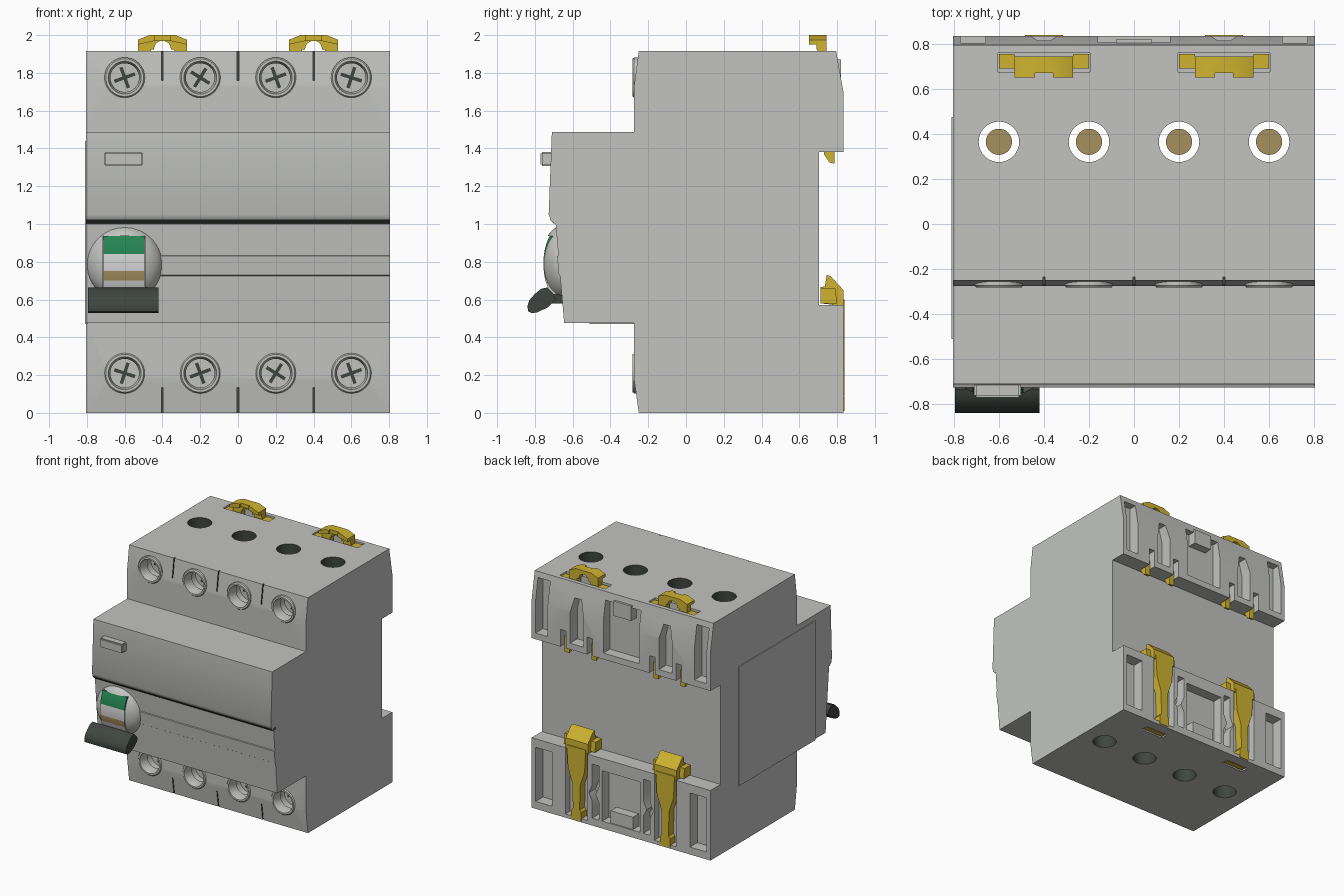
import bpy, bmesh, math
from mathutils import Vector, Matrix

cube = bpy.data.objects.get("Cube")
if cube:
    bpy.data.objects.remove(cube, do_unlink=True)


def material(name, r, g, b):
    m = bpy.data.materials.new(name)
    m.use_nodes = True
    m.diffuse_color = (r, g, b, 1)
    m.node_tree.nodes["Principled BSDF"].inputs["Base Color"].default_value = (r, g, b, 1)
    return m


GREY = material("housing grey", .54, .55, .53)
DARK = material("dark green grey", .05, .06, .052)
YELLOW = material("clip yellow", .62, .45, .03)
BRASS = material("brass", .38, .28, .115)
GREEN = material("indicator green", .017, .23, .085)
WHITE = material("indicator white", .66, .67, .66)


def prism(bm, axis, pts, a, b, slot=0):
    """Extrude a 2D outline along an axis from a to b."""
    place = {"x": lambda p, t: (t, p[0], p[1]),
             "y": lambda p, t: (p[0], t, p[1]),
             "z": lambda p, t: (p[0], p[1], t)}[axis]
    lo = [bm.verts.new(place(p, a)) for p in pts]
    hi = [bm.verts.new(place(p, b)) for p in pts]
    faces = [bm.faces.new(lo), bm.faces.new(hi[::-1])]
    n = len(pts)
    for i in range(n):
        j = (i + 1) % n
        faces.append(bm.faces.new((lo[j], lo[i], hi[i], hi[j])))
    for f in faces:
        f.material_index = slot


def rect(p0, p1, q0, q1):
    return [(p0, q0), (p1, q0), (p1, q1), (p0, q1)]


def box(bm, x0, x1, y0, y1, z0, z1, slot=0):
    prism(bm, "z", rect(x0, x1, y0, y1), z0, z1, slot)


def circle(cx, cy, r, n=32):
    return [(cx + r * math.cos(math.tau * i / n), cy + r * math.sin(math.tau * i / n)) for i in range(n)]


def mirrored(pts, s, c=0):
    return [(s * (p + c), q) for p, q in pts]


def finish(name, bm, *mats):
    bmesh.ops.recalc_face_normals(bm, faces=bm.faces[:])
    me = bpy.data.meshes.new(name)
    bm.to_mesh(me)
    bm.free()
    for m in mats:
        me.materials.append(m)
    me.shade_smooth()
    me.set_sharp_from_angle(angle=math.radians(30))
    ob = bpy.data.objects.new(name, me)
    bpy.context.collection.objects.link(ob)
    return ob


def cut(ob, cutter):
    """Subtract the cutter, then discard it."""
    mod = ob.modifiers.new("cut", "BOOLEAN")
    mod.operation, mod.solver, mod.object = "DIFFERENCE", "EXACT", cutter
    cutter.hide_render = True
    bpy.context.view_layer.update()
    me = bpy.data.meshes.new_from_object(ob.evaluated_get(bpy.context.evaluated_depsgraph_get()))
    ob.modifiers.clear()
    ob.data = me
    me.shade_smooth()
    me.set_sharp_from_angle(angle=math.radians(30))
    bpy.data.objects.remove(cutter, do_unlink=True)


W = .805
POLES = (-.6, -.2, .2, .6)
ROWS = (.21, 1.775)

# Stepped housing
bm = bmesh.new()
prism(bm, "x", [(-.25, 0), (-.275, .18), (-.275, .475), (-.645, .475), (-.69, 1.0),
                (-.715, 1.02), (-.727, 1.05), (-.71, 1.487), (-.275, 1.487), (-.275, 1.73),
                (-.25, 1.915), (.795, 1.915), (.835, 1.69), (.835, 1.38), (.705, 1.38),
                (.705, .57), (.835, .57), (.835, 0)], -W, W)
housing = finish("housing", bm, GREY, DARK)

# Wire holes, screw wells, divider slots and rear pockets
bm = bmesh.new()
for x in POLES:
    prism(bm, "z", circle(x, .365, .09), -.1, 2.1, 1)
    for z in ROWS:
        prism(bm, "y", circle(x, z, .085), -.4, -.1)
for x in (-.4, 0, .4):
    box(bm, x - .004, x + .004, -.4, -.235, -.1, .135, 1)
    box(bm, x - .004, x + .004, -.4, -.235, 1.76, 2.1, 1)
for s in (-1, 1):
    prism(bm, "y", mirrored(rect(.66, .77, 1.43, 1.87), s), .74, 1)
    prism(bm, "y", mirrored(rect(.62, .77, .06, .5), s), .74, 1)
    prism(bm, "y", mirrored([(-.06, 1.43), (.06, 1.43), (.06, 1.68), (.03, 1.8), (-.03, 1.8), (-.06, 1.68)], s, .4), .74, 1)
    prism(bm, "y", mirrored([(.2, .06), (.26, .06), (.26, .2), (.29, .26), (.26, .33), (.26, .5),
                             (.2, .5), (.2, .33), (.23, .26), (.2, .2)], s), .75, 1)
    prism(bm, "y", mirrored(rect(-.1, .1, .03, .65), s, .4), .775, 1)
    for d in (-.12, .12):
        prism(bm, "y", mirrored(rect(d - .025, d + .025, 1.3, 1.52), s, .4), .73, 1)
    prism(bm, "z", mirrored(rect(-.205, .205, .675, .76), s, .4), 1.86, 2.1)
    prism(bm, "z", mirrored(rect(-.1, .1, .69, .75), s, .4), -.1, .03)
prism(bm, "y", rect(-.16, .16, 1.43, 1.85), .75, 1)
prism(bm, "y", rect(-.17, .17, .06, .47), .75, 1)
cut(housing, finish("housing_cutter", bm, GREY, DARK))

# Blocks standing inside the centre rear pockets
bm = bmesh.new()
box(bm, -.08, .08, .74, .82, 1.75, 1.87)
box(bm, -.1, .1, .74, .825, .04, .16)
finish("rear_pocket_blocks", bm, GREY)

# Side panel, front rib and push button
bm = bmesh.new()
prism(bm, "x", rect(-.51, .475, .47, 1.44), -W - .006, -W + .01)
finish("side_panel", bm, GREY)
bm = bmesh.new()
prism(bm, "x", [(-.665, .725), (-.673, .73), (-.683, .83), (-.67, .835)], -.42, W)
finish("front_rib", bm, GREY)
bm = bmesh.new()
box(bm, -.71, -.503, -.77, -.7, 1.307, 1.38)
bmesh.ops.bevel(bm, geom=bm.edges[:], offset=.008, segments=2, affect="EDGES")
finish("test_button", bm, GREY)
bm = bmesh.new()
prism(bm, "x", [(-.66, 1.003), (-.7, 1.003), (-.721, 1.023), (-.66, 1.023)], -W, W)
finish("front_seam", bm, DARK)

# Terminal screws with raised rims and cross slots
rims, heads, slots = bmesh.new(), bmesh.new(), bmesh.new()
RIM = [(.107, -.235), (.107, -.274), (.1, -.283), (.087, -.283), (.076, -.24), (.076, -.2), (.09, -.2)]
for i, x in enumerate(POLES):
    for k, z in enumerate(ROWS):
        ring = [rims.verts.new((x + r, y, z)) for r, y in RIM]
        edges = [rims.edges.new((ring[j], ring[j - 1])) for j in range(len(ring))]
        bmesh.ops.spin(rims, geom=ring + edges, cent=(x, 0, z), axis=(0, 1, 0),
                       angle=math.tau, steps=32, use_merge=True)
        prism(heads, "y", circle(x, z, .086), -.14, -.09)
        tilt = math.radians((20, -18, 20, -32)[(i + k + 1) % 4])
        for turn in (0, math.pi / 2):
            c, s = math.cos(tilt + turn), math.sin(tilt + turn)
            bar = [(x + c * p - s * q, z + s * p + c * q) for p, q in rect(-.058, .058, -.009, .009)]
            prism(slots, "y", bar, -.144 - turn * .0005, -.13)
bmesh.ops.remove_doubles(rims, verts=rims.verts[:], dist=.0005)
finish("terminal_rims", rims, GREY)
finish("terminal_screws", heads, GREY)
finish("screw_slots", slots, DARK)

# Brass conductors inside the wire holes
bm = bmesh.new()
for x in POLES:
    prism(bm, "z", circle(x, .365, .058), .4, 1.5)
finish("brass_terminals", bm, BRASS)

# Round switch hub with a window cut through its face
KX, KY, KZ = -.6, -.65, .79
bm = bmesh.new()
bmesh.ops.create_uvsphere(bm, u_segments=48, v_segments=24, radius=1,
                          matrix=Matrix.Translation((KX, KY, KZ)) @ Matrix.Diagonal((.202, .12, .202, 1)))
hub = finish("switch_hub", bm, GREY)
bm = bmesh.new()
box(bm, -.715, -.493, -.9, KY, .62, .937)
cut(hub, finish("hub_cutter", bm, GREY))

# Curved indicator drum in coloured bands
for name, z0, z1, mat in (("lower", .62, .70, WHITE), ("brass", .70, .75, BRASS),
                          ("middle", .75, .84, WHITE), ("green", .84, .937, GREEN)):
    zs = [z0 + (z1 - z0) * i / 5 for i in range(6)]
    arc = [(KY - .105 * math.sqrt(1 - ((z - KZ) / .2) ** 2), z) for z in zs]
    bm = bmesh.new()
    prism(bm, "x", arc + [(KY + .05, z1), (KY + .05, z0)], -.713, -.495)
    finish("indicator_" + name, bm, mat)

# Switch lever
bm = bmesh.new()
prism(bm, "x", [(-.84, .565), (-.835, .537), (-.815, .528), (-.785, .533), (-.73, .56), (-.69, .6),
                (-.7, .63), (-.735, .664), (-.765, .658), (-.8, .63), (-.83, .595)], -.795, -.42)
finish("switch_lever", bm, DARK)
bm = bmesh.new()
prism(bm, "x", [(-.72, .58), (-.65, .58), (-.65, .63), (-.71, .63)], -.72, -.49)
finish("lever_stem", bm, DARK)

# Rail clips, one pair on top and one pair at the lower back
for s, side in ((-1, "right"), (1, "left")):
    bm = bmesh.new()
    arch = [(.045 * math.cos(a), 1.925 + .045 * math.sin(a)) for a in [math.pi * i / 10 for i in range(11)]]
    outline = [(-.13, 1.925), (-.13, 1.975), (-.07, 2.0), (.07, 2.0), (.13, 1.975), (.13, 1.925)]
    prism(bm, "y", mirrored(outline + arch, s, .4), .69, .745)
    prism(bm, "y", mirrored([(-.13, 1.95), (-.13, 1.975), (-.07, 2.0), (-.04, 2.0), (-.04, 1.97)], s, .4), .65, .69)
    prism(bm, "y", mirrored([(.13, 1.95), (.13, 1.975), (.07, 2.0), (.04, 2.0), (.04, 1.97)], s, .4), .65, .69)
    prism(bm, "y", mirrored(rect(-.04, .04, 1.97, 2.0), s, .4), .67, .69)
    for d in (-1, 1):
        prism(bm, "y", mirrored(rect(.06 * d, .13 * d, 1.86, 1.925), s, .4), .695, .745)
        prism(bm, "y", mirrored(rect(.13 * d, .2 * d, 1.86, 1.905), s, .4), .69, .755)
        # Hook that grips the rail from above
        x = .4 * s + .12 * d
        prism(bm, "x", [(.73, 1.45), (.73, 1.37), (.76, 1.325), (.785, 1.32), (.785, 1.45)], x - .022, x + .022)
    finish("top_clip_" + side, bm, YELLOW)

    bm = bmesh.new()
    c = .4 * s
    prism(bm, "x", [(.712, .58), (.712, .665), (.735, .67), (.745, .73), (.765, .725), (.833, .65),
                    (.835, .57), (.8, .57)], c - .1, c + .1)
    prism(bm, "x", [(.712, .58), (.712, .66), (.79, .66), (.8, .58)], c - .14, c + .14)
    prism(bm, "y", mirrored([(-.085, .6), (-.075, .42), (-.035, .3), (-.03, .1), (-.045, .08), (-.045, .01),
                             (.045, .01), (.045, .08), (.03, .1), (.035, .3), (.075, .42), (.085, .6)], s, .4), .775, .84)
    box(bm, c - .09, c + .09, .7, .74, .004, .05)
    finish("lower_clip_" + side, bm, YELLOW)
